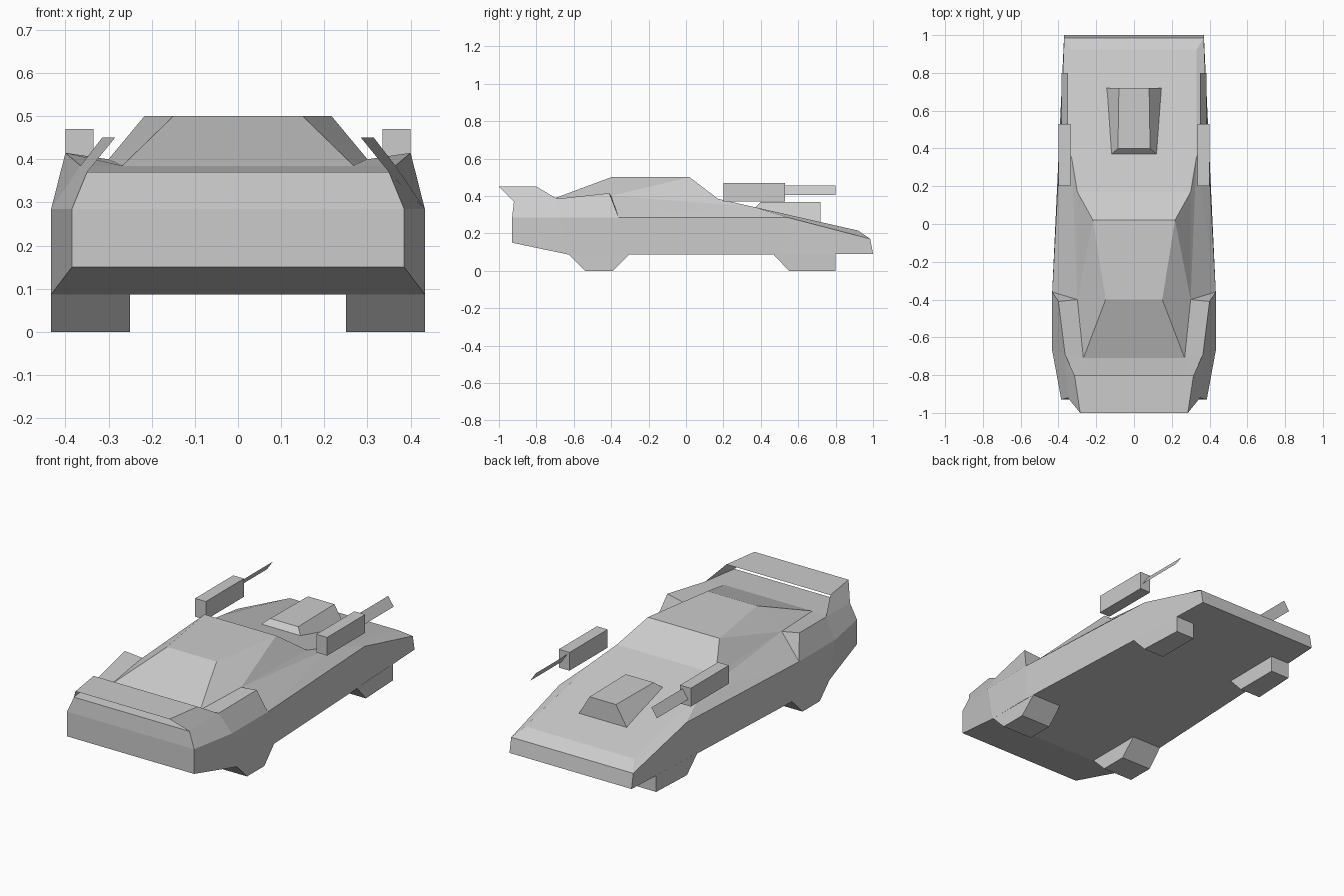
import bpy, bmesh

cube = bpy.data.objects.get("Cube")
if cube:
    bpy.data.objects.remove(cube)

grey = bpy.data.materials.new("plain grey")
grey.use_nodes = True
colour = (0.6, 0.6, 0.6, 1)
grey.diffuse_color = colour
grey.node_tree.nodes["Principled BSDF"].inputs["Base Color"].default_value = colour


def build(name, points, sides=(), spans=()):
    """Mirrored panels (sides) and strips that cross the centre line (spans)."""
    bm = bmesh.new()
    left = {k: bm.verts.new(p) for k, p in points.items()}
    right = {k: bm.verts.new((-x, y, z)) for k, (x, y, z) in points.items()}
    for panel in sides:
        bm.faces.new([left[k] for k in panel.split()])
        bm.faces.new([right[k] for k in reversed(panel.split())])
    for strip in spans:
        keys = strip.split()
        for a, b in zip(keys, keys[1:]):
            bm.faces.new([left[a], left[b], right[b], right[a]])
    bmesh.ops.recalc_face_normals(bm, faces=bm.faces)
    mesh = bpy.data.meshes.new(name)
    bm.to_mesh(mesh)
    bm.free()
    mesh.materials.append(grey)
    obj = bpy.data.objects.new(name, mesh)
    bpy.context.collection.objects.link(obj)
    return obj


# Body shell: named corners of the left half
body = dict(
    nose_low=(.37, 1, .09), nose_lip=(.37, .985, .17),
    hood_front=(.33, .92, .215), hood_mid=(.33, .35, .344),
    screen=(.30, .17, .385), roof_front=(.217, .02, .5),
    roof_rear=(.15, -.4, .5), window=(.268, -.71, .385),
    scoop=(.30, -.40, .40), fender=(.40, -.41, .415),
    haunch=(.365, -.69, .385), deck=(.35, -.92, .37),
    belt_front=(.385, .545, .285), belt_mid=(.433, -.36, .285),
    belt_rear=(.433, -.67, .285), belt_tail=(.385, -.93, .285),
    tail_low=(.385, -.93, .15), floor_rear=(.433, -.63, .087),
    floor_mid=(.433, -.36, .087), floor_front=(.393, .5, .087))
build("body_shell", body, sides=[
    # lower flanks
    "nose_low nose_lip belt_front floor_front",
    "floor_front belt_front belt_mid floor_mid",
    "floor_mid belt_mid belt_rear floor_rear",
    "floor_rear belt_rear belt_tail tail_low",
    # hood edge and shoulder
    "nose_lip hood_front hood_mid belt_front",
    "belt_front hood_mid belt_mid",
    "hood_mid scoop belt_mid",
    "hood_mid screen scoop",
    # cabin side
    "screen roof_front scoop",
    "roof_front roof_rear scoop",
    "roof_rear window scoop",
    # rear fender
    "scoop fender belt_mid",
    "scoop window haunch fender",
    "belt_mid fender haunch belt_rear",
    "belt_rear haunch deck belt_tail",
    "deck haunch window",
], spans=[
    "nose_low floor_front floor_mid floor_rear tail_low belt_tail deck window "
    "roof_rear roof_front screen hood_mid hood_front nose_lip nose_low"])

# Rear wing: flat blade with slanted end plates
build("rear_wing", dict(
    tip_back=(.285, -1, .45), tip_front=(.315, -.8, .45),
    foot_front=(.365, -.69, .385), foot_back=(.35, -.92, .37)),
    sides=["tip_back tip_front foot_front foot_back"], spans=["tip_back tip_front"])

# Hood bulge: tapered, its tall open end facing the nose
build("hood_bulge", dict(
    base_back=(.12, .37, .338), base_front=(.148, .72, .255),
    top_back=(.085, .40, .368), top_front=(.08, .72, .368)),
    sides=["base_back base_front top_front top_back"],
    spans=["base_back top_back top_front base_front"])


def flank(y):
    """Half width of the body at y."""
    return min(.433, .37 + (1 - y) * .0465)


# Wheels: prisms flush with the flanks
def wheels(name, inner, profile):
    points = {}
    for i, (y, z) in enumerate(profile):
        points[f"in{i}"] = (inner, y, z)
        points[f"out{i}"] = (flank(y), y, z)
    n = len(profile)
    sides = [f"in{i} in{(i + 1) % n} out{(i + 1) % n} out{i}" for i in range(n)]
    sides += [" ".join(f"{end}{i}" for i in range(n)) for end in ("in", "out")]
    build(name, points, sides)


wheels("front_wheels", .265, [(.465, .09), (.55, 0), (.8, 0), (.8, .09)])
wheels("rear_wheels", .25, [(-.63, .09), (-.54, 0), (-.39, 0), (-.30, .09)])

# Side guns: floating boxes
box = {f"{i}{j}{k}": (x, y, z) for i, x in enumerate((.335, .40))
       for j, y in enumerate((.20, .53)) for k, z in enumerate((.37, .47))}
build("gun_boxes", box, sides=[
    "000 010 011 001", "100 110 111 101", "000 100 101 001",
    "010 110 111 011", "001 101 111 011", "000 100 110 010"])

# Gun barrels: tilted flat blades
build("gun_barrels", dict(a=(.35, .53, .455), b=(.35, .80, .455),
                          c=(.384, .80, .405), d=(.384, .53, .405)), sides=["a b c d"])
